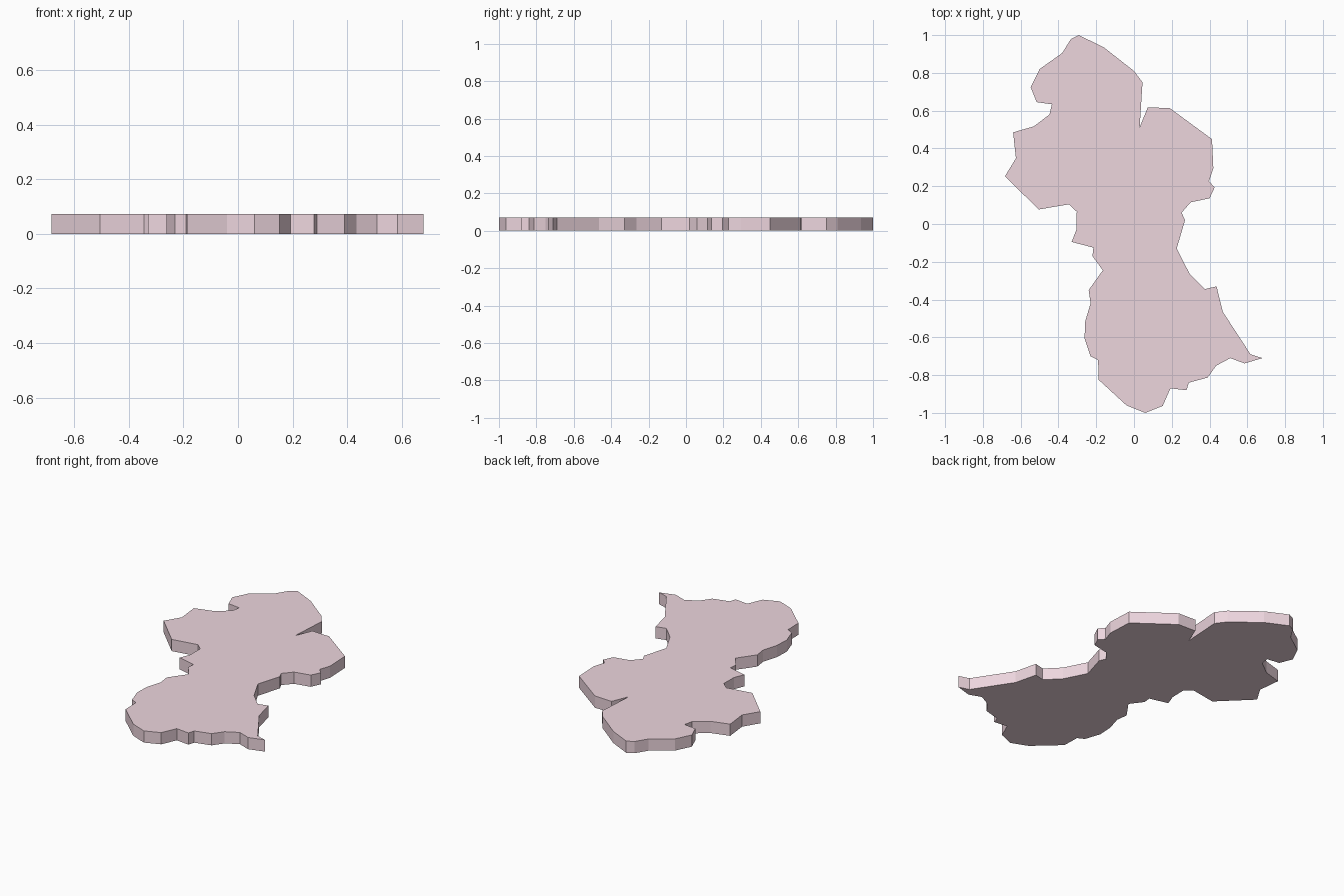
import bpy, bmesh

THICKNESS = 0.072

# Outline seen from the top, clockwise from the upper tip
outline = [
    # upper lobe, right side, down to the narrow notch
    (-0.293, 1.0), (-0.161, 0.936), (0.0, 0.81), (0.045, 0.75), (0.03, 0.512),
    # right shoulder and waist
    (0.073, 0.618), (0.19, 0.613), (0.413, 0.449), (0.42, 0.295), (0.397, 0.226),
    (0.427, 0.194), (0.40, 0.136), (0.30, 0.115), (0.252, 0.06), (0.27, 0.02),
    (0.226, -0.13), (0.295, -0.265), (0.375, -0.345), (0.437, -0.33),
    # lower right spur
    (0.47, -0.465), (0.617, -0.69), (0.68, -0.71), (0.585, -0.738), (0.51, -0.71),
    # bottom edge
    (0.435, -0.75), (0.39, -0.813), (0.29, -0.84), (0.278, -0.88), (0.193, -0.87),
    (0.152, -0.963), (0.06, -1.0), (-0.04, -0.96), (-0.187, -0.825), (-0.19, -0.72),
    # left side up to the waist
    (-0.23, -0.70), (-0.262, -0.605), (-0.258, -0.515), (-0.23, -0.42),
    (-0.24, -0.35), (-0.165, -0.245), (-0.22, -0.17), (-0.215, -0.125),
    (-0.33, -0.095), (-0.305, -0.03), (-0.303, 0.065), (-0.345, 0.104),
    # left shoulder and upper lobe, left side
    (-0.505, 0.077), (-0.683, 0.253), (-0.625, 0.348), (-0.64, 0.485),
    (-0.53, 0.517), (-0.447, 0.58), (-0.435, 0.634), (-0.515, 0.645),
    (-0.547, 0.724), (-0.50, 0.82), (-0.38, 0.905), (-0.335, 0.978),
]

# Flat plate: fill the outline and extrude it upward
bm = bmesh.new()
base = bm.faces.new([bm.verts.new((x, y, 0)) for x, y in outline])
top = bmesh.ops.extrude_face_region(bm, geom=[base], use_keep_orig=True)
bmesh.ops.translate(bm, vec=(0, 0, THICKNESS),
                    verts=[g for g in top["geom"] if isinstance(g, bmesh.types.BMVert)])
bmesh.ops.recalc_face_normals(bm, faces=bm.faces)
mesh = bpy.data.meshes.new("map_plate")
bm.to_mesh(mesh)
bm.free()
plate = bpy.data.objects.new("map_plate", mesh)
bpy.context.collection.objects.link(plate)

# Pink finish
pink = bpy.data.materials.new("pink")
pink.diffuse_color = (0.85, 0.67, 0.73, 1)
mesh.materials.append(pink)
